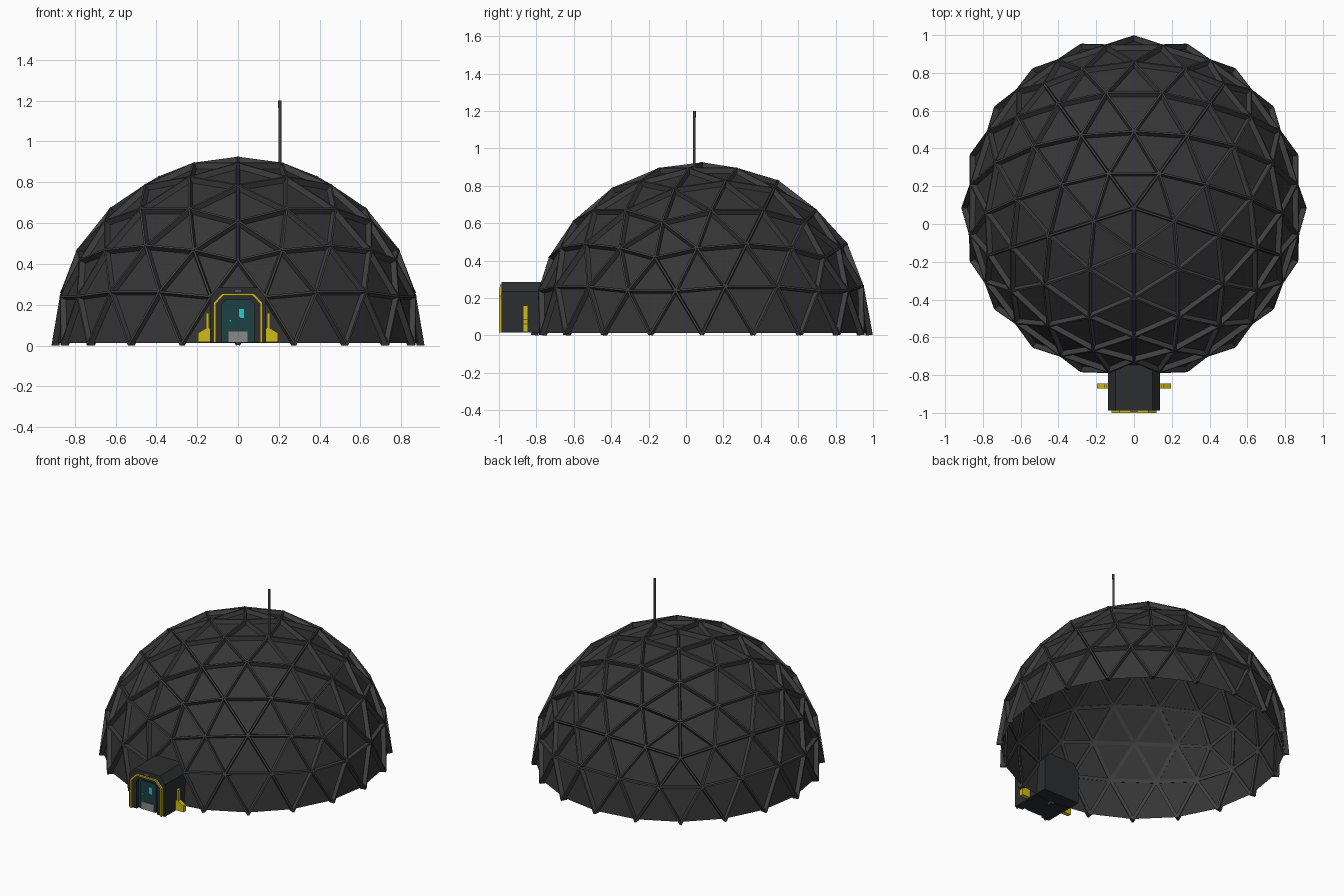
import bpy, bmesh, math
from mathutils import Vector, Matrix

if "Cube" in bpy.data.objects:
    bpy.data.objects.remove(bpy.data.objects["Cube"])

R, CENTER = 0.913, Vector((0, 0.085, 0.012))
INSET = 0.028


def material(name, r, g, b):
    m = bpy.data.materials.new(name)
    m.diffuse_color = (r, g, b, 1)
    m.use_nodes = True
    m.node_tree.nodes["Principled BSDF"].inputs["Base Color"].default_value = m.diffuse_color
    return m


SHELL = material("charcoal_panel", 0.036, 0.036, 0.037)
STRUT = material("dark_metal", 0.05, 0.05, 0.05)
BODY = material("black_housing", 0.025, 0.027, 0.03)
YELLOW = material("safety_yellow", 0.62, 0.5, 0.01)
TEAL = material("dark_teal", 0.012, 0.05, 0.055)
CYAN = material("cyan_glass", 0.02, 0.6, 0.6)
GREY = material("light_metal", 0.25, 0.25, 0.25)


def finish(bm, name, mat):
    bmesh.ops.recalc_face_normals(bm, faces=bm.faces)
    me = bpy.data.meshes.new(name)
    bm.to_mesh(me)
    bm.free()
    me.materials.append(mat)
    ob = bpy.data.objects.new(name, me)
    bpy.context.collection.objects.link(ob)
    return ob


def prism(name, profile, y0, y1, mat):
    """Extrude an (x, z) outline along y."""
    bm = bmesh.new()
    f = bm.faces.new([bm.verts.new((x, y0, z)) for x, z in profile])
    out = bmesh.ops.extrude_face_region(bm, geom=[f])["geom"]
    verts = [v for v in out if isinstance(v, bmesh.types.BMVert)]
    bmesh.ops.translate(bm, verts=verts, vec=(0, y1 - y0, 0))
    return finish(bm, name, mat)


def block(name, x0, x1, y0, y1, z0, z1, mat):
    return prism(name, [(x0, z0), (x1, z0), (x1, z1), (x0, z1)], y0, y1, mat)


def arch(half, top, cx, cz, z0=0.015):
    """Doorway outline with chamfered top corners."""
    right = [(half, z0), (half, top - cz), (half - cx, top)]
    return right + [(-x, z) for x, z in reversed(right)]


def arch_frame(name, outer, inner, y0, y1, mat):
    """Band between two open arches, closed into one outline."""
    return prism(name, outer + inner[::-1], y0, y1, mat)


def half_sphere(radius):
    bm = bmesh.new()
    bmesh.ops.create_icosphere(bm, subdivisions=3, radius=radius,
                               matrix=Matrix.Rotation(-math.pi / 2, 4, 'Z'))
    low = [v for v in bm.verts if v.co.z < -0.02]
    bmesh.ops.delete(bm, geom=low, context='VERTS')
    return bm


# Triangulated skin, set back behind the struts
bm = half_sphere(R - INSET)
bmesh.ops.translate(bm, verts=bm.verts, vec=CENTER)
finish(bm, "dome_panels", SHELL)

# Tapered struts along every edge except the ground ring
grid = half_sphere(R)
bm = bmesh.new()
for e in grid.edges:
    a, b = (v.co.copy() for v in e.verts)
    if abs(a.z) < 0.02 and abs(b.z) < 0.02:
        continue
    side = (b - a).cross(a + b).normalized()
    ends = []
    for p in (a, b):
        inner = p * (1 - 0.038 / R)
        pts = [p - side * 0.005, p + side * 0.005, inner + side * 0.011, inner - side * 0.011]
        ring = []
        for q in pts:
            q = q + CENTER
            if abs(p.z) < 0.02:
                q.z -= 0.008
            ring.append(bm.verts.new((q.x, q.y, max(q.z, 0))))
        ends.append(ring)
    for i in range(4):
        j = (i + 1) % 4
        bm.faces.new((ends[0][i], ends[0][j], ends[1][j], ends[1][i]))
    for ring in ends:
        bm.faces.new(ring)
finish(bm, "dome_struts", STRUT)

# Small hub discs at the joints
bm = bmesh.new()
for v in grid.verts:
    if v.co.z > 0.05:
        n = v.co.normalized()
        m = Matrix.Translation(v.co + CENTER - n * 0.004) @ n.to_track_quat('Z', 'Y').to_matrix().to_4x4()
        bmesh.ops.create_cone(bm, cap_ends=True, segments=6, radius1=0.009, radius2=0.007,
                              depth=0.01, matrix=m)
finish(bm, "strut_hubs", STRUT)
grid.free()

# Antenna with a slightly thicker tip
for name, r, z0, z1 in (("antenna_mast", 0.007, 0.86, 1.17), ("antenna_tip", 0.0085, 1.165, 1.2)):
    bm = bmesh.new()
    bmesh.ops.create_cone(bm, cap_ends=True, segments=12, radius1=r, radius2=r, depth=z1 - z0,
                          matrix=Matrix.Translation((0.205, 0.045, (z0 + z1) / 2)))
    finish(bm, name, STRUT)

# Entrance housing with a recessed doorway
outer, opening = arch(0.137, 0.285, 0.04, 0.05), arch(0.078, 0.225, 0.02, 0.02)
prism("entrance_housing", outer, -0.96, -0.70, BODY)
arch_frame("entrance_front", outer, opening, -0.987, -0.96, BODY)
arch_frame("yellow_door_trim", arch(0.12, 0.255, 0.043, 0.045),
           arch(0.109, 0.245, 0.039, 0.041), -1.0, -0.98, YELLOW)

# Door, window, kick plate, handle and lamp
prism("door_surround", opening, -0.966, -0.955, TEAL)
prism("door", arch(0.057, 0.21, 0.01, 0.01), -0.973, -0.96, TEAL)
prism("door_window", [(0.006, 0.143), (0.014, 0.135), (0.029, 0.135),
                      (0.029, 0.18), (0.006, 0.18)], -0.976, -0.97, CYAN)
block("kick_plate", -0.047, 0.047, -0.977, -0.97, 0.018, 0.068, GREY)
block("door_handle", -0.042, -0.034, -0.979, -0.97, 0.118, 0.126, CYAN)
block("entrance_lamp", -0.018, 0.018, -0.995, -0.985, 0.262, 0.272, GREY)

# Yellow side brackets
bracket = [(0.135, 0.018), (0.196, 0.018), (0.196, 0.062), (0.157, 0.085),
           (0.157, 0.16), (0.142, 0.16), (0.142, 0.085), (0.135, 0.085)]
for side, s in (("right", 1), ("left", -1)):
    prism(side + "_bracket", [(s * x, z) for x, z in bracket], -0.872, -0.845, YELLOW)
